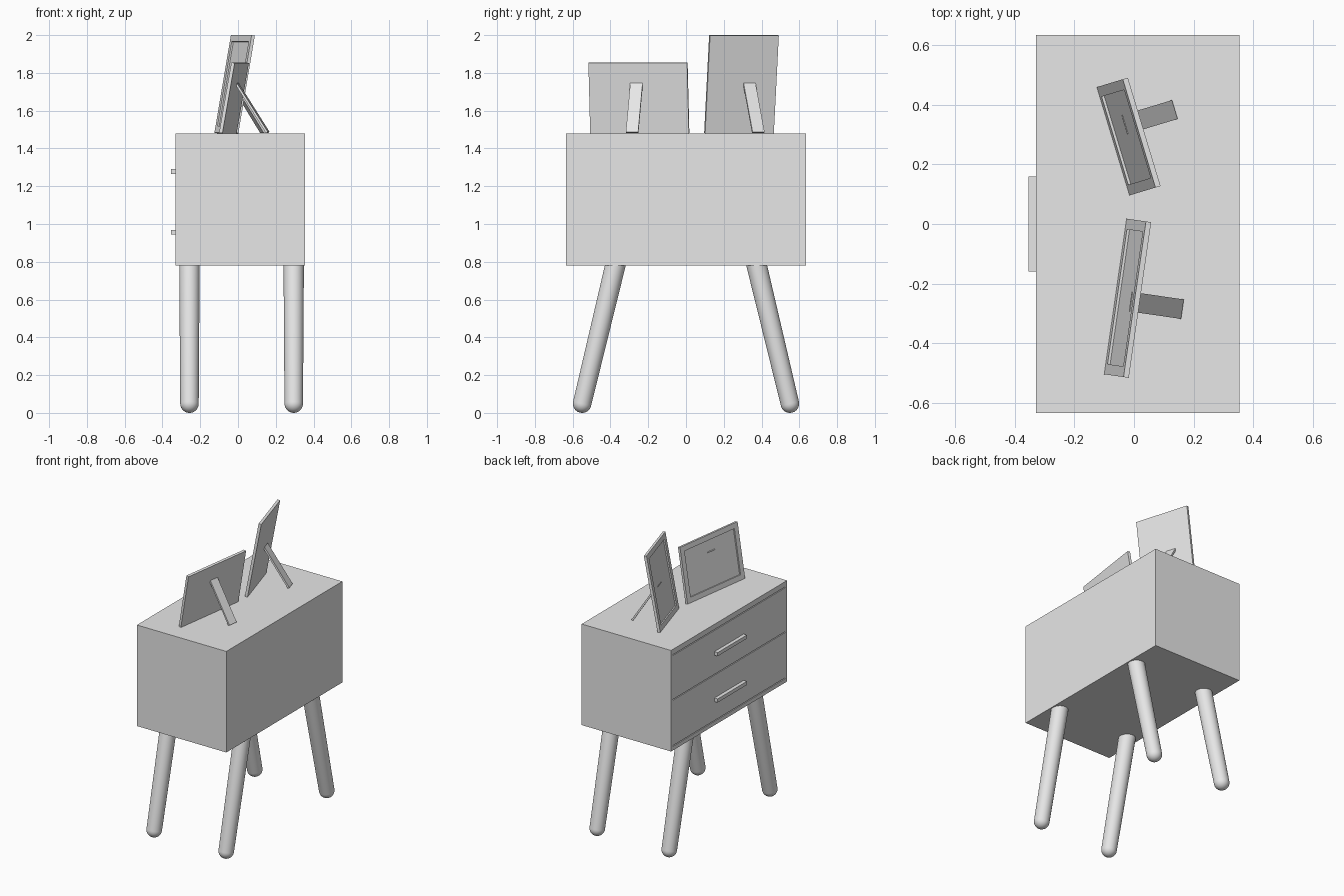
import bpy, bmesh
from math import radians, sin, cos, pi, atan2, hypot
from mathutils import Matrix, Vector

if "Cube" in bpy.data.objects:
    bpy.data.objects.remove(bpy.data.objects["Cube"])

grey = bpy.data.materials.new("light_grey")
grey.use_nodes = True
grey.diffuse_color = (0.8, 0.8, 0.8, 1)
grey.node_tree.nodes["Principled BSDF"].inputs["Base Color"].default_value = (0.8, 0.8, 0.8, 1)


def finish(name, bm, matrix=Matrix()):
    bm.transform(matrix)
    bmesh.ops.recalc_face_normals(bm, faces=bm.faces)
    mesh = bpy.data.meshes.new(name)
    bm.to_mesh(mesh)
    bm.free()
    mesh.materials.append(grey)
    obj = bpy.data.objects.new(name, mesh)
    bpy.context.collection.objects.link(obj)
    return obj


def add_box(bm, low, high):
    low, high = Vector(low), Vector(high)
    place = Matrix.Translation((low + high) / 2) @ Matrix.Diagonal((high - low).to_4d())
    bmesh.ops.create_cube(bm, size=1, matrix=place)


def box(name, low, high, matrix=Matrix()):
    bm = bmesh.new()
    add_box(bm, low, high)
    return finish(name, bm, matrix)


# Cabinet body, with drawer gaps cut into its -x face
LEFT, RIGHT, HALF, BASE, TOP = -0.33, 0.355, 0.635, 0.78, 1.48
cabinet = box("cabinet", (LEFT, -HALF, BASE), (RIGHT, HALF, TOP))
bm = bmesh.new()
for z in (BASE + 0.03, (BASE + TOP) / 2, TOP - 0.04):
    add_box(bm, (LEFT - 0.05, -0.615, z - 0.003), (LEFT + 0.012, 0.615, z + 0.003))
cutter = finish("drawer_gap_cutter", bm)
cutter.hide_render = True
cutter.hide_viewport = True
cut = cabinet.modifiers.new("drawer_gaps", "BOOLEAN")
cut.object = cutter
cut.solver = "EXACT"

# Drawer handles
for label, z in (("lower", 0.957), ("upper", 1.278)):
    box(label + "_handle", (LEFT - 0.025, -0.16, z - 0.0125), (LEFT + 0.005, 0.16, z + 0.0125))


# Splayed tapered legs with round feet
def leg(name, x, side):
    foot, head, length = 0.049, 0.054, 0.77
    bm = bmesh.new()
    arc = [(foot * sin(a), -foot * cos(a)) for a in (i * pi / 16 for i in range(9))]
    points = [bm.verts.new((r, 0, z)) for r, z in arc + [(head, length), (0, length)]]
    edges = [bm.edges.new(pair) for pair in zip(points, points[1:])]
    bmesh.ops.spin(bm, geom=points + edges, axis=(0, 0, 1), cent=(0, 0, 0),
                   angle=2 * pi, steps=32)
    bmesh.ops.remove_doubles(bm, verts=bm.verts, dist=0.0001)
    obj = finish(name, bm, Matrix.Translation((x, side * 0.55, foot))
                 @ Matrix.Rotation(side * radians(13.5), 4, "X"))
    bpy.ops.object.select_all(action="DESELECT")
    obj.select_set(True)
    bpy.context.view_layer.objects.active = obj
    bpy.ops.object.shade_smooth_by_angle(angle=radians(40))


for x, row in ((-0.257, "right"), (0.295, "left")):
    for side, end in ((-1, "front"), (1, "back")):
        leg(f"{end}_{row}_leg", x, side)


# Leaning picture frames: recessed panel in front, strut behind
def picture_frame(name, spot, heading, width, height, strut_shift):
    thick, lean = 0.018, radians(10)
    place = Matrix.Translation((*spot, TOP)) @ Matrix.Rotation(radians(heading), 4, "Z")
    bm = bmesh.new()
    add_box(bm, (-width / 2, 0, 0), (width / 2, thick, height))
    bm.normal_update()
    front = min(bm.faces, key=lambda f: f.calc_center_median().y)
    bmesh.ops.inset_region(bm, faces=[front], thickness=0.05)
    inner = bmesh.ops.extrude_discrete_faces(bm, faces=[front])["faces"][0]
    bmesh.ops.translate(bm, verts=inner.verts, vec=(0, 0.009, 0))
    finish(name, bm, place @ Matrix.Translation((0, 0, thick * sin(lean)))
           @ Matrix.Rotation(-lean, 4, "X"))

    run, rise = 0.167, 0.262
    tilt = Matrix.Rotation(atan2(run, rise), 4, "X")
    box(name + "_strut", (-0.033, -0.006, 0), (0.033, 0.006, hypot(run, rise)),
        place @ Matrix.Translation((strut_shift, 0.224, 0.004)) @ tilt)


picture_frame("tall_picture_frame", (-0.07, 0.278), -73.2, 0.38, 0.525, -0.042)
picture_frame("wide_picture_frame", (-0.0625, -0.2435), -98.2, 0.528, 0.378, 0.01)
